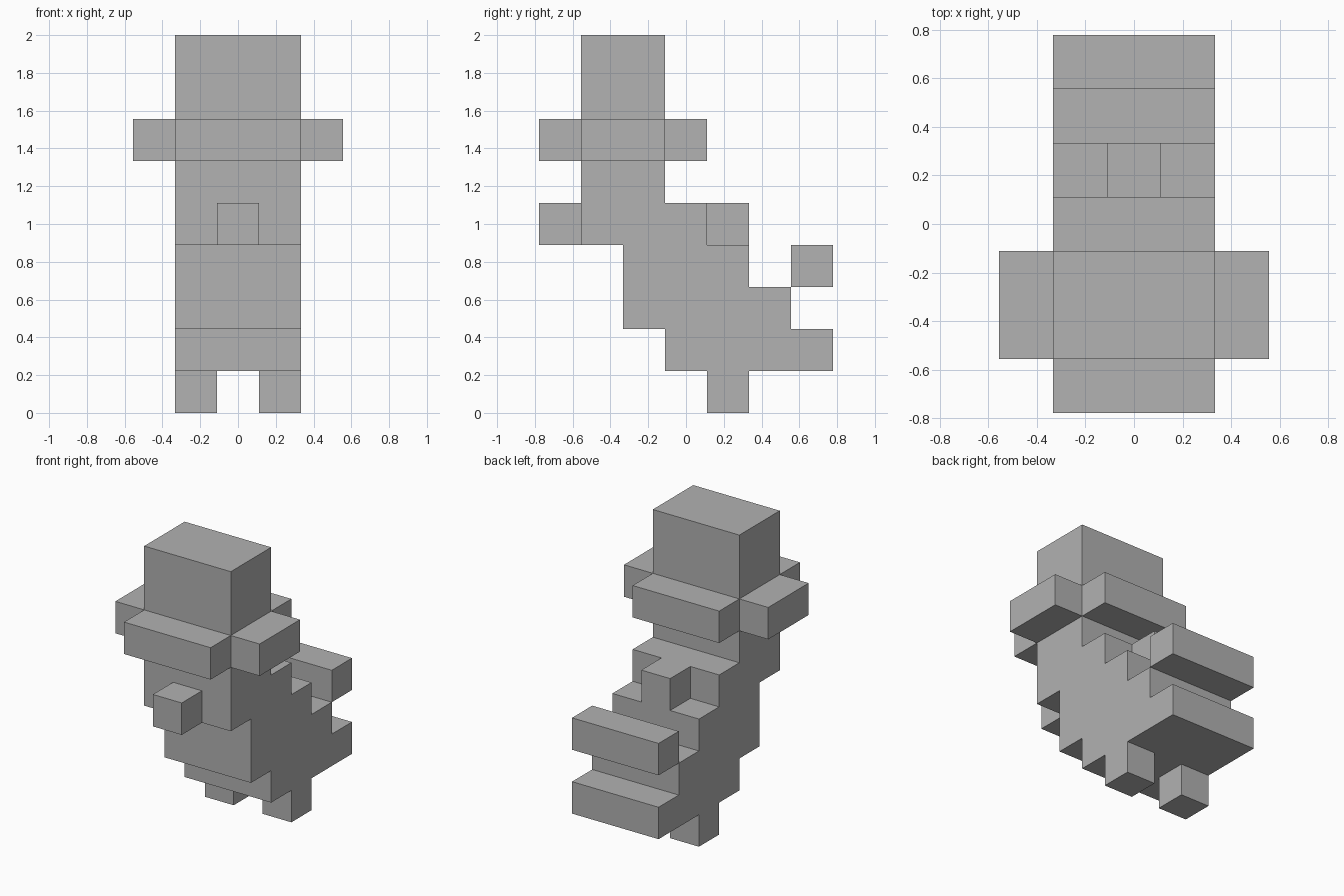
import bpy
import bmesh
from mathutils import Vector

U = 2 / 9  # one block

cube = bpy.data.objects.get("Cube")
if cube:
    bpy.data.objects.remove(cube, do_unlink=True)

GREY = (0.445, 0.445, 0.445, 1)
grey = bpy.data.materials.new("plain grey")
grey.use_nodes = True
grey.diffuse_color = GREY
grey.node_tree.nodes["Principled BSDF"].inputs["Base Color"].default_value = GREY


def prism(name, outline, depth):
    """Extrude a closed outline (in blocks) along the depth vector."""
    bm = bmesh.new()
    face = bm.faces.new([bm.verts.new(Vector(p) * U) for p in outline])
    ext = bmesh.ops.extrude_face_region(bm, geom=[face], use_keep_orig=True)
    moved = [v for v in ext["geom"] if isinstance(v, bmesh.types.BMVert)]
    bmesh.ops.translate(bm, verts=moved, vec=Vector(depth) * U)
    bmesh.ops.recalc_face_normals(bm, faces=bm.faces)
    mesh = bpy.data.meshes.new(name)
    bm.to_mesh(mesh)
    bm.free()
    mesh.materials.append(grey)
    obj = bpy.data.objects.new(name, mesh)
    bpy.context.collection.objects.link(obj)
    return obj


def box(name, x, y, z):
    outline = [(x[0], y[0], z[0]), (x[1], y[0], z[0]),
               (x[1], y[1], z[0]), (x[0], y[1], z[0])]
    return prism(name, outline, (0, 0, z[1] - z[0]))


# Stepped body with face and lower tail, as (y min, y max) for each layer
layers = [(-0.5, 3.5), (-1.5, 2.5), (-1.5, 1.5), (-2.5, 0.5), (-2.5, -0.5)]
front, back = [], []
for z, (y0, y1) in enumerate(layers, start=1):
    front += [(y0, z), (y0, z + 1)]
    back += [(y1, z), (y1, z + 1)]
steps = []
for p in front + back[::-1]:
    if p not in steps:
        steps.append(p)
prism("body", [(-1.5, y, z) for y, z in steps], (3, 0, 0))

# Hat: cross-shaped brim and square crown
brim = [(-1.5, -3.5), (1.5, -3.5), (1.5, -2.5), (2.5, -2.5), (2.5, -0.5), (1.5, -0.5),
        (1.5, 0.5), (-1.5, 0.5), (-1.5, -0.5), (-2.5, -0.5), (-2.5, -2.5), (-1.5, -2.5)]
prism("hat_brim", [(x, y, 6) for x, y in brim], (0, 0, 1))
box("hat_crown", (-1.5, 1.5), (-2.5, -0.5), (7, 9))

# Nose, back ridge and raised tail bar
box("nose", (-0.5, 0.5), (-3.5, -2.5), (4, 5))
box("back_ridge", (-0.5, 0.5), (0.5, 1.5), (4, 5))
box("upper_tail", (-1.5, 1.5), (2.5, 3.5), (3, 4))

# Feet
for side, x in (("left", 0.5), ("right", -1.5)):
    box(side + "_foot", (x, x + 1), (0.5, 1.5), (0, 1))
